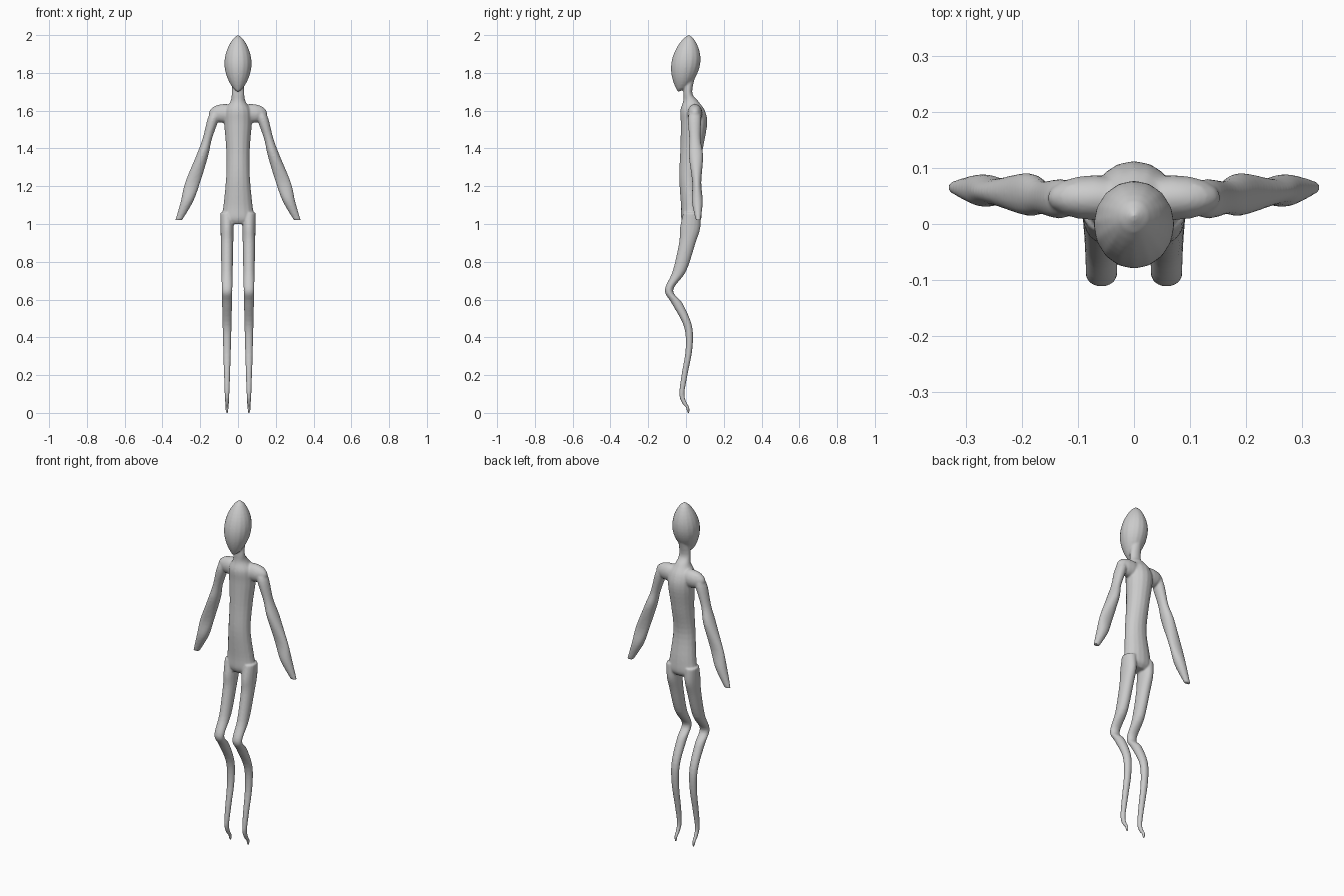
import bpy, bmesh, math
from mathutils import Matrix, Vector

cube = bpy.data.objects.get("Cube")
if cube:
    bpy.data.objects.remove(cube)

skin = bpy.data.materials.new("pale grey skin")
skin.use_nodes = True
GREY = (.6, .6, .6, 1)
skin.diffuse_color = GREY
skin.node_tree.nodes["Principled BSDF"].inputs["Base Color"].default_value = GREY

SIDES = 16
STEPS = 5
bm = bmesh.new()


def smooth_path(points):
    """Pass a smooth spline through the given sections."""
    points = [Vector(p) for p in points]
    padded = [points[0]] + points + [points[-1]]
    result = []
    for before, start, end, after in zip(padded, padded[1:], padded[2:], padded[3:]):
        leave, arrive = (end - before) / 2, (after - start) / 2
        for step in range(STEPS):
            t = step / STEPS
            ease = t * t * (3 - 2 * t)
            result.append(start.lerp(end, ease)
                          + leave * t * (1 - t) ** 2
                          - arrive * t * t * (1 - t))
    return result + [points[-1]]


def loft(sections):
    """Closed tube through level ellipses: height, centre x, centre y, half width, half depth."""
    rings = []
    for z, x, y, width, depth in sections:
        angles = [math.tau * i / SIDES for i in range(SIDES)]
        rings.append([bm.verts.new((x + width * math.cos(a), y + depth * math.sin(a), z))
                      for a in angles])
    faces = [bm.faces.new(rings[0]), bm.faces.new(rings[-1])]
    for ring, following in zip(rings, rings[1:]):
        for i in range(SIDES):
            faces.append(bm.faces.new((ring[i - 1], ring[i], following[i], following[i - 1])))
    bmesh.ops.recalc_face_normals(bm, faces=faces)


# Head: an egg whose narrow chin is pushed forward
def head_section(t):
    width = .004 + .068 * math.sin(math.pi * t) ** .7
    return 1.7 + .3 * t, 0, .055 * math.sqrt(t) - .04, width, width * 1.07


loft([head_section(i / SIDES) for i in range(SIDES + 1)])

# Neck, chest and hips: height, half width, centre y, half depth
torso = [
    (1.82, .03, .025, .035),
    (1.7, .033, .01, .023),
    (1.65, .04, .025, .04),
    (1.6, .07, .035, .065),
    (1.53, .073, .042, .07),
    (1.4, .063, .03, .06),
    (1.25, .063, .014, .05),
    (1.1, .077, .026, .053),
    (1.03, .086, .028, .053),
    (1, .06, .025, .035),
]
loft([(z, 0, y, width, depth) for z, width, y, depth in smooth_path(torso)])

# Arm: slender, with a swelling above and below the elbow and a blunt end
arm = [
    (1.62, .11, .05, .02, .02),
    (1.56, .13, .045, .03, .035),
    (1.45, .163, .047, .025, .03),
    (1.36, .19, .053, .032, .038),
    (1.22, .24, .057, .04, .024),
    (1.12, .27, .06, .033, .029),
    (1.02, .314, .065, .018, .013),
]

# Leg: bent knee, swept calf and hooked foot, as height, centre y, half depth
leg = [
    (1.06, .03, .045),
    (.98, .022, .054),
    (.9, .007, .044),
    (.75, -.035, .036),
    (.65, -.09, .022),
    (.58, -.047, .029),
    (.46, .01, .022),
    (.34, .016, .018),
    (.2, -.008, .016),
    (.1, -.022, .014),
    (.05, -.007, .013),
    (.03, .008, .01),
    (0, .013, .007),
]


def leg_width(z):
    return .005 + .03 * max(z, 0) ** .6


for side in (1, -1):
    loft([(z, side * x, y, width, depth) for z, x, y, width, depth in smooth_path(arm)])
    loft([(z, side * .058, y, leg_width(z), depth) for z, y, depth in smooth_path(leg)])
    # Rounded shoulder
    bmesh.ops.create_uvsphere(
        bm, u_segments=SIDES, v_segments=SIDES, radius=1,
        matrix=Matrix.LocRotScale(Vector((side * .07, .047, 1.585)), None,
                                  Vector((.085, .04, .05))))

mesh = bpy.data.meshes.new("body")
bm.to_mesh(mesh)
bm.free()
mesh.materials.append(skin)
body = bpy.data.objects.new("body", mesh)
bpy.context.collection.objects.link(body)

# Fuse the parts into one skin and soften the joins
fuse = body.modifiers.new("fuse", "REMESH")
fuse.mode = "VOXEL"
fuse.voxel_size = .005
fuse.use_smooth_shade = True
soften = body.modifiers.new("soften", "SMOOTH")
soften.factor = .5
soften.iterations = 5
